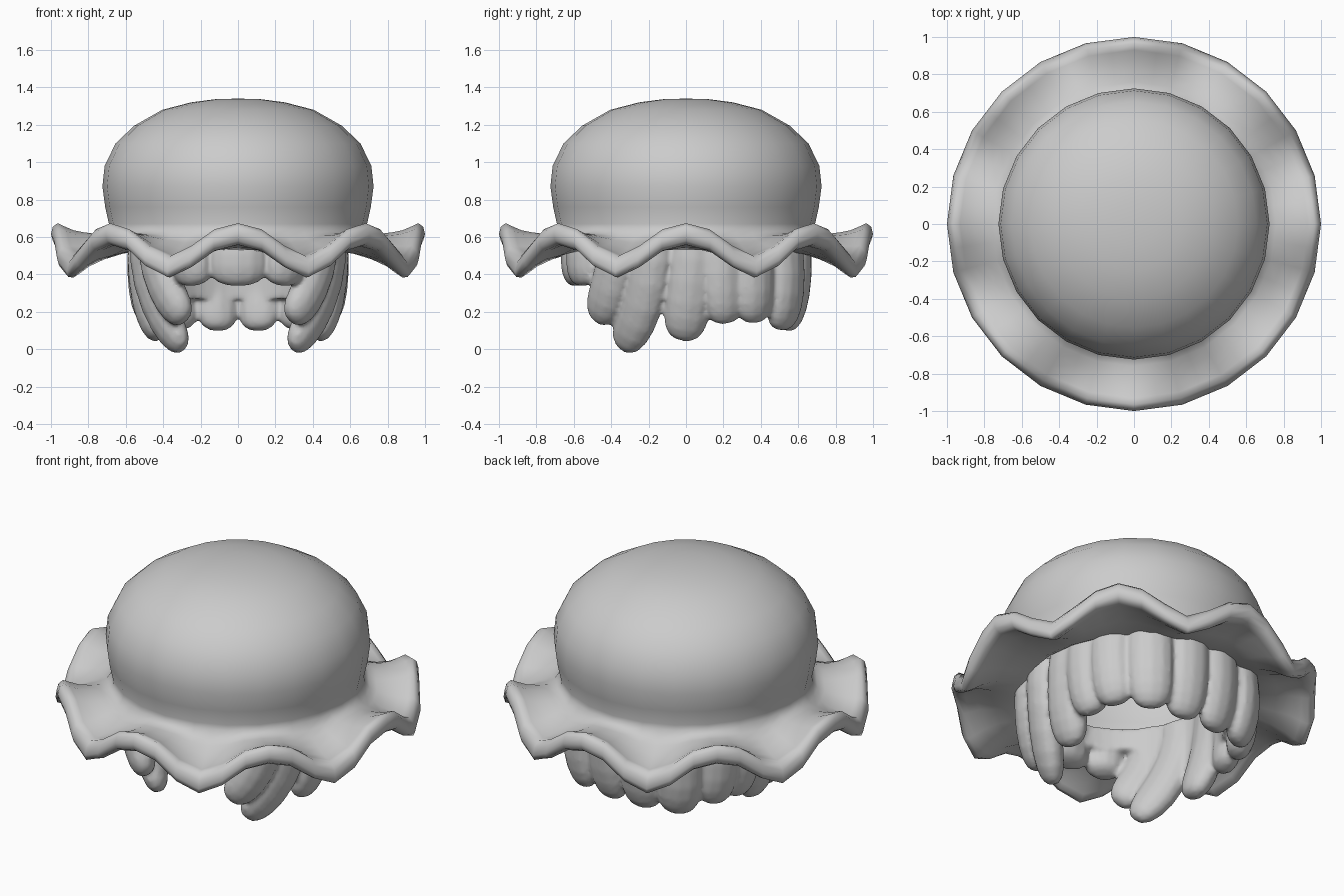
import bpy, bmesh, math
from mathutils import Vector

if "Cube" in bpy.data.objects:
    bpy.data.objects.remove(bpy.data.objects["Cube"])


def finish(bm, name, angle=60):
    bmesh.ops.recalc_face_normals(bm, faces=bm.faces)
    me = bpy.data.meshes.new(name)
    bm.to_mesh(me)
    bm.free()
    ob = bpy.data.objects.new(name, me)
    bpy.context.collection.objects.link(ob)
    bpy.ops.object.select_all(action='DESELECT')
    ob.select_set(True)
    bpy.context.view_layer.objects.active = ob
    bpy.ops.object.shade_smooth_by_angle(angle=math.radians(angle))
    return ob


def skin(bm, rings, wrap=False):
    # join successive closed rings of points with quads
    vs = [[bm.verts.new(p) for p in r] for r in rings]
    n = len(vs[0])
    for i in range(len(vs) if wrap else len(vs) - 1):
        a, b = vs[i], vs[(i + 1) % len(vs)]
        for j in range(n):
            k = (j + 1) % n
            bm.faces.new((a[j], a[k], b[k], b[j]))
    return vs


# Hat in one sweep: (radius, height, wave share). Underside of the brim, rounded
# rim with eight waves, brim top, then a soft fillet up into the puffy dome
profile = [(.60, .55, 0), (.64, .53, 0), (.78, .54, 1), (.87, .555, 1), (.925, .55, 1),
           (.96, .55, 1), (.99, .57, 1), (1.0, .605, 1), (.99, .645, 1), (.965, .665, 1),
           (.93, .65, 1), (.88, .63, 1), (.82, .62, 1), (.76, .615, 1), (.72, .62, 1),
           (.695, .64, 0), (.69, .67, 0), (.71, .76, 0), (.725, .87, 0), (.713, .98, 0),
           (.655, 1.10, 0), (.555, 1.195, 0), (.405, 1.28, 0), (.25, 1.32, 0),
           (.12, 1.337, 0)]
N = 48
rings = []
for r, z, wave in profile:
    ring = []
    for i in range(N):
        a = 2 * math.pi * i / N
        w = math.cos(8 * a)
        w += .18 * (1 - w * w)
        f = math.cos(math.pi / 24) if i % 2 else 1
        s = wave * max(0, (r - .68) / .32)
        ring.append((r * f * math.cos(a), r * f * math.sin(a),
                     z + s * (-.09 + .1 * w)))
    rings.append(ring)
bm = bmesh.new()
vs = skin(bm, rings)
top = bm.verts.new((0, 0, 1.34))
for j in range(N):
    bm.faces.new((vs[-1][j], vs[-1][(j + 1) % N], top))
finish(bm, "frilled_cap", 75)


# Thick hair locks: flattened tubes with rounded tips
def lock(bm, p0, p1, p2, half_w, half_t, n=12):
    p0, p1, p2 = Vector(p0), Vector(p1), Vector(p2)
    out = Vector((p0.x / .55, p0.y / .6, 0)).normalized()
    rings = []
    taper = [(0, .95), (.2, 1), (.4, 1), (.6, 1), (.75, .97), (.86, .88),
             (.94, .7), (.985, .42)]
    for t, k in taper:
        c = p0 * (1 - t) ** 2 + p1 * 2 * t * (1 - t) + p2 * t * t
        d = ((p1 - p0) * (1 - t) + (p2 - p1) * t).normalized()
        side = d.cross(out).normalized()
        face = side.cross(d).normalized()
        rings.append([c + side * math.cos(2 * math.pi * j / n) * half_w * k
                      + face * math.sin(2 * math.pi * j / n) * half_t * k for j in range(n)])
    vs = skin(bm, rings)
    tip = bm.verts.new(p2)
    for j in range(n):
        bm.faces.new((vs[-1][j], vs[-1][(j + 1) % n], tip))
    bm.faces.new(vs[0])


# Right-hand locks (root, bend, tip, half width, half thickness), mirrored in x
locks = [
    ((.25, -.53, .60), (.26, -.57, .48), (.23, -.53, .345), .115, .085),   # fringe side
    ((.44, -.35, .60), (.45, -.38, .38), (.28, -.47, .15), .115, .085),    # front temple
    ((.49, -.19, .60), (.51, -.18, .30), (.29, -.34, 0), .12, .085),       # rear temple
    ((.51, .05, .60), (.53, .03, .30), (.42, -.02, .05), .125, .08),       # side
    ((.50, .20, .60), (.53, .20, .35), (.46, .21, .14), .115, .08),
    ((.45, .36, .60), (.50, .38, .35), (.42, .36, .145), .115, .08),
    ((.32, .52, .60), (.36, .57, .35), (.30, .50, .105), .125, .08),       # back corner
    ((.11, .58, .60), (.12, .62, .35), (.105, .53, .10), .125, .08),       # back
]
bm = bmesh.new()
for a, b, c, hw, ht in locks:
    for sx in (1, -1):
        lock(bm, *[(p[0] * sx, p[1], p[2]) for p in (a, b, c)], hw, ht)
lock(bm, (0, -.56, .60), (0, -.61, .48), (0, -.56, .345), .155, .085)

# Thin band behind the locks, shorter under the fringe
rings = []
for i in range(48):
    a = math.pi * i / 24
    low = .47 if math.sin(a) < -.7 else .27
    rings.append([(rx * math.cos(a), ry * math.sin(a), z) for rx, ry, z in
                  ((.53, .59, .60), (.525, .59, low), (.46, .52, low), (.46, .52, .60))])
skin(bm, rings, wrap=True)
hair = finish(bm, "hair", 80)

# Fuse the locks into one softly grooved mass
m = hair.modifiers.new("fuse", 'REMESH')
m.mode = 'VOXEL'
m.voxel_size = .015
m.use_smooth_shade = True
m = hair.modifiers.new("soften", 'SMOOTH')
m.factor = .5
m.iterations = 3
